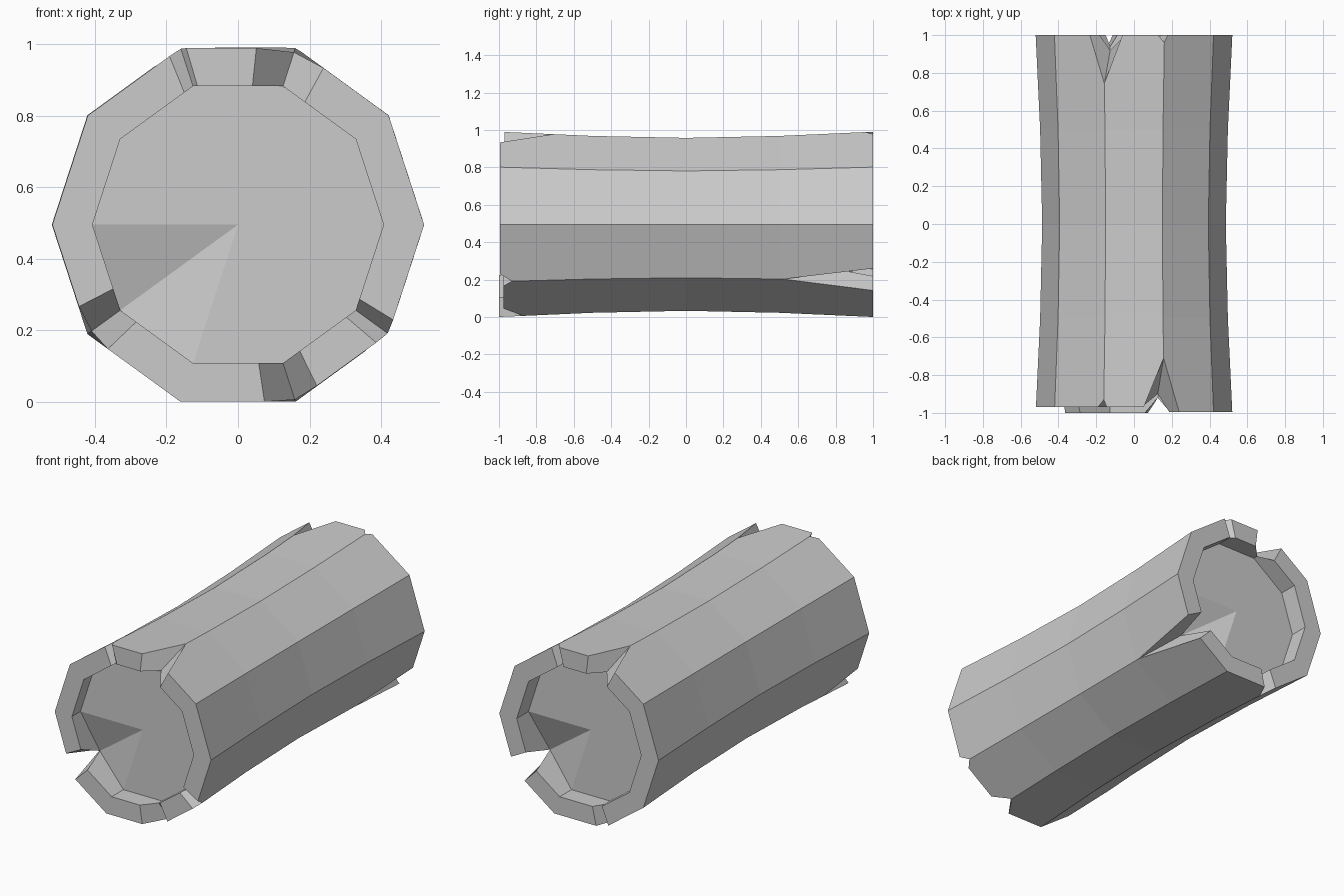
import bpy, bmesh, math
from mathutils import Vector

if "Cube" in bpy.data.objects:
    bpy.data.objects.remove(bpy.data.objects["Cube"])

N = 10
CZ = 0.498          # axis height
INNER = 0.782       # hollow radius / outer radius
CAP = 0.11          # recess depth of the end grain
RINGS = [(0, 0.486), (0.5, 0.497), (1.0, 0.5206)]

# corner: (outer depth, inner depth, width on side before, width on side after)
NOTCHES = {
    -1: {2: (.29, .10, .30, .34), 3: (.07, .04, .05, .12),
         6: (.30, .18, .25, .22), 8: (.13, .08, .27, .23),
         9: (.07, .05, .13, .13)},
    1: {3: (.255, .08, .31, .28), 2: (.04, .03, .07, .10),
        9: (.48, .20, .25, .23), 7: (.10, .06, .12, .15)},
}
# how far each side of the rim is set back
SETBACK = {-1: [.005, .005, .03, .03, .03, .03, 0, 0, .025, .005], 1: [0] * N}


def radius(y):
    y = abs(y)
    for (y0, r0), (y1, r1) in zip(RINGS, RINGS[1:]):
        if y <= y1 + 1e-6:
            return r0 + (r1 - r0) * (y - y0) / (y1 - y0)
    return RINGS[-1][1]


def corner(k, y, inner=False):
    r = RINGS[-1][1] * INNER if inner else radius(y)
    a = math.tau * (k % N) / N
    return Vector((r * math.cos(a), y, CZ + r * math.sin(a)))


bm = bmesh.new()
cache = {}


def face(points):
    vs = []
    for p in points:
        key = tuple(round(c, 4) for c in p)
        if key not in cache:
            cache[key] = bm.verts.new(p)
        if cache[key] not in vs:
            vs.append(cache[key])
    if len(vs) > 2:
        bm.faces.new(vs)


# bark: waisted middle section
for k in range(N):
    for y0, y1 in ((-.5, 0), (0, .5)):
        face([corner(k, y0), corner(k + 1, y0), corner(k + 1, y1), corner(k, y1)])

# both ends: bark, rim, notch walls, recess wall and end grain
for s in (-1, 1):
    notches = NOTCHES[s]
    for k in range(N):
        a, b = notches.get(k), notches.get((k + 1) % N)
        y = s * (1 - SETBACK[s][k])
        t0 = a[3] if a else 0
        t1 = 1 - b[2] if b else 1
        o0, o1 = (corner(k, y).lerp(corner(k + 1, y), t) for t in (t0, t1))
        i0, i1 = (corner(k, y, True).lerp(corner(k + 1, y, True), t) for t in (t0, t1))
        outer, inner = [o0, o1], [i0, i1]
        c0 = corner(k, s * (1 - max(CAP, a[1] if a else 0)), True)
        c1 = corner(k + 1, s * (1 - max(CAP, b[1] if b else 0)), True)
        if a:
            oa, ia = corner(k, s * (1 - a[0])), corner(k, s * (1 - a[1]), True)
            outer.insert(0, oa)
            inner.insert(0, ia)
            face([oa, o0, i0, ia])
        if b:
            ob, ib = corner(k + 1, s * (1 - b[0])), corner(k + 1, s * (1 - b[1]), True)
            outer.append(ob)
            inner.append(ib)
            face([ob, o1, i1, ib])
        face([corner(k, s * .5)] + outer + [corner(k + 1, s * .5)])
        face([o0, o1, i1, i0])
        face([c0] + inner + [c1])
        face([Vector((0, s * (1 - CAP), CZ)), c0, c1])

bmesh.ops.recalc_face_normals(bm, faces=bm.faces)
# settle on the ground
low = min(v.co.z for v in bm.verts)
bmesh.ops.translate(bm, verts=bm.verts, vec=(0, 0, -low))
bmesh.ops.triangulate(bm, faces=[f for f in bm.faces if len(f.verts) > 4])

mesh = bpy.data.meshes.new("hollow_log")
bm.to_mesh(mesh)
bm.free()
log = bpy.data.objects.new("hollow_log", mesh)
bpy.context.collection.objects.link(log)
